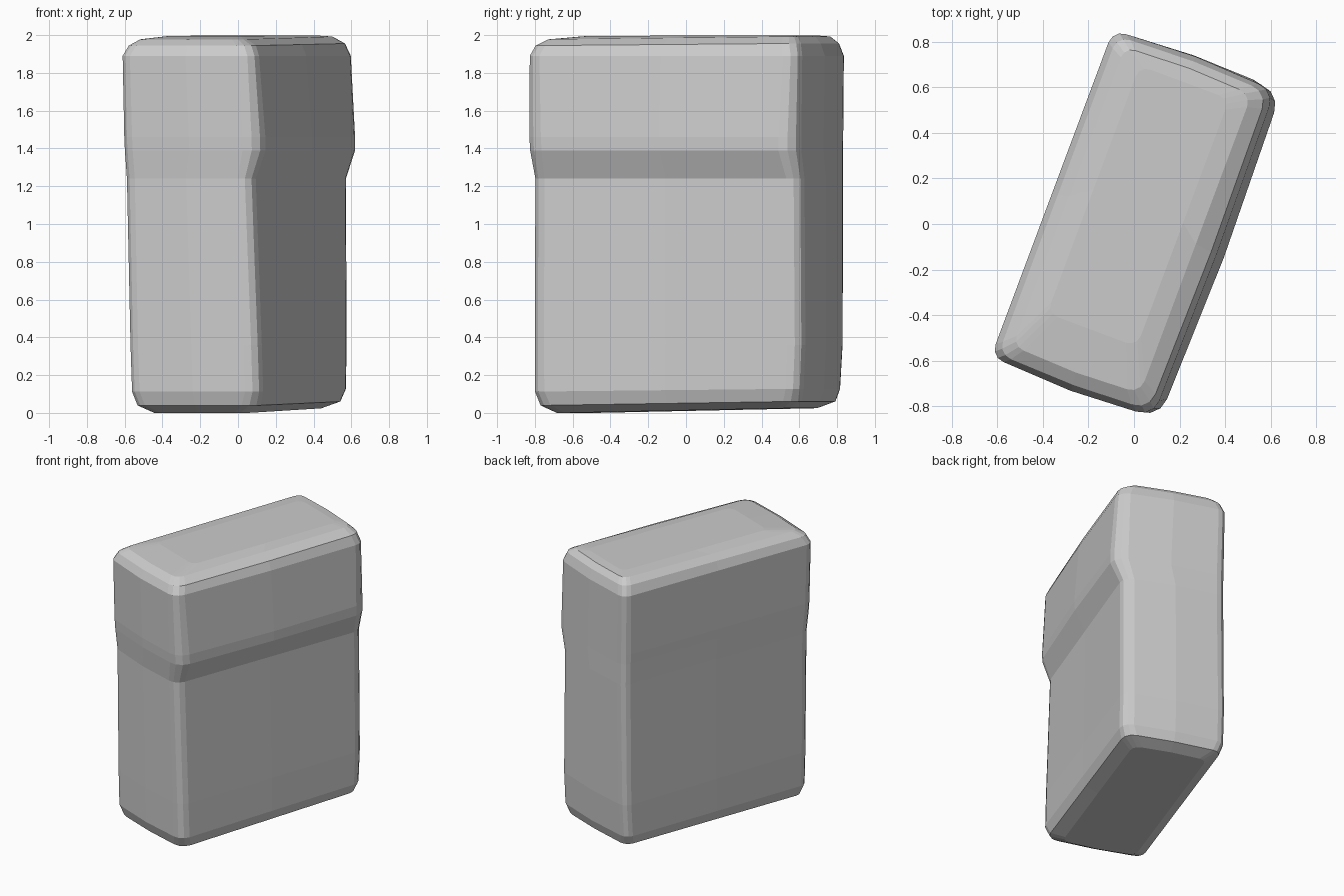
import bpy, bmesh, math
from mathutils import Matrix, Vector

cube = bpy.data.objects.get("Cube")
if cube:
    bpy.data.objects.remove(cube, do_unlink=True)

grey = bpy.data.materials.new("stone_grey")
grey.use_nodes = True
grey.diffuse_color = (0.6, 0.6, 0.6, 1)
bsdf = next(n for n in grey.node_tree.nodes if n.type == 'BSDF_PRINCIPLED')
bsdf.inputs["Base Color"].default_value = (0.6, 0.6, 0.6, 1)

STEPS = 3


def rounded_ring(x0, x1, y0, y1, r_wide, r_tight, bow_end, bow_side):
    """Rounded rectangle, softer on the +x corners, with bowed ends and one bowed side."""
    w, t = r_wide, r_tight
    corners = [(x1 - w, y1 - w, w), (x0 + t, y1 - t, t), (x0 + t, y0 + t, t), (x1 - w, y0 + w, w)]
    mx, my = (x0 + x1) / 2, (y0 + y1) / 2
    mids = [(mx, y1 + bow_end), (x0, my), (mx, y0 - bow_end), (x1 + bow_side, my)]
    pts = []
    for i, (cx, cy, r) in enumerate(corners):
        for s in range(STEPS + 1):
            a = math.pi / 2 * (i + s / STEPS)
            pts.append((cx + r * math.cos(a), cy + r * math.sin(a)))
        pts.append(mids[i])
    return pts


def loft(name, sections):
    """Skin a stack of rounded rings: z, tilt, turn in degrees, then the ring settings."""
    bm = bmesh.new()
    rings = []
    for z, tilt, turn, *shape in sections:
        rot = Matrix.Rotation(math.radians(turn), 3, 'Z')
        rings.append([bm.verts.new(rot @ Vector((x, y, z + tilt * y)))
                      for x, y in rounded_ring(*shape)])
    n = len(rings[0])
    for low, high in zip(rings, rings[1:]):
        for i in range(n):
            j = (i + 1) % n
            bm.faces.new((low[i], low[j], high[j], high[i]))
    bm.faces.new(reversed(rings[0]))
    bm.faces.new(rings[-1])
    bmesh.ops.recalc_face_normals(bm, faces=bm.faces)
    mesh = bpy.data.meshes.new(name)
    bm.to_mesh(mesh)
    bm.free()
    mesh.materials.append(grey)
    obj = bpy.data.objects.new(name, mesh)
    bpy.context.collection.objects.link(obj)


SEAM = (1.24, 0, -20.3, -0.372, 0.348, -0.745, 0.77, 0.075, 0.065, 0.015, 0)

# Lower body, with a softened, slightly tilted and twisted base
loft("box_body", [
    (0.012, 0.02, -18.8, -0.26, 0.26, -0.65, 0.66, 0.06, 0.05, 0.01, 0),
    (0.05, 0.015, -18.8, -0.335, 0.345, -0.72, 0.74, 0.08, 0.06, 0.01, 0),
    (0.12, 0.01, -18.8, -0.358, 0.368, -0.742, 0.758, 0.075, 0.06, 0.015, 0),
    (0.36, 0, -19.1, -0.363, 0.365, -0.744, 0.77, 0.075, 0.06, 0.015, 0),
    SEAM,
])

# Lid, overhanging on one long side
loft("box_lid", [
    SEAM,
    (1.39, 0, -20.5, -0.376, 0.405, -0.76, 0.768, 0.095, 0.065, 0.015, 0.012),
    (1.46, 0, -20.5, -0.378, 0.405, -0.764, 0.768, 0.095, 0.065, 0.015, 0.016),
    (1.89, 0, -20.5, -0.384, 0.376, -0.768, 0.768, 0.08, 0.06, 0.015, 0.01),
    (1.95, 0.008, -20.5, -0.358, 0.35, -0.745, 0.75, 0.08, 0.06, 0.01, 0.01),
    (1.985, 0.011, -20.5, -0.31, 0.285, -0.69, 0.715, 0.06, 0.05, 0.01, 0),
    (1.997, 0.003, -20.5, -0.22, 0.2, -0.5, 0.66, 0.05, 0.05, 0, 0),
])
